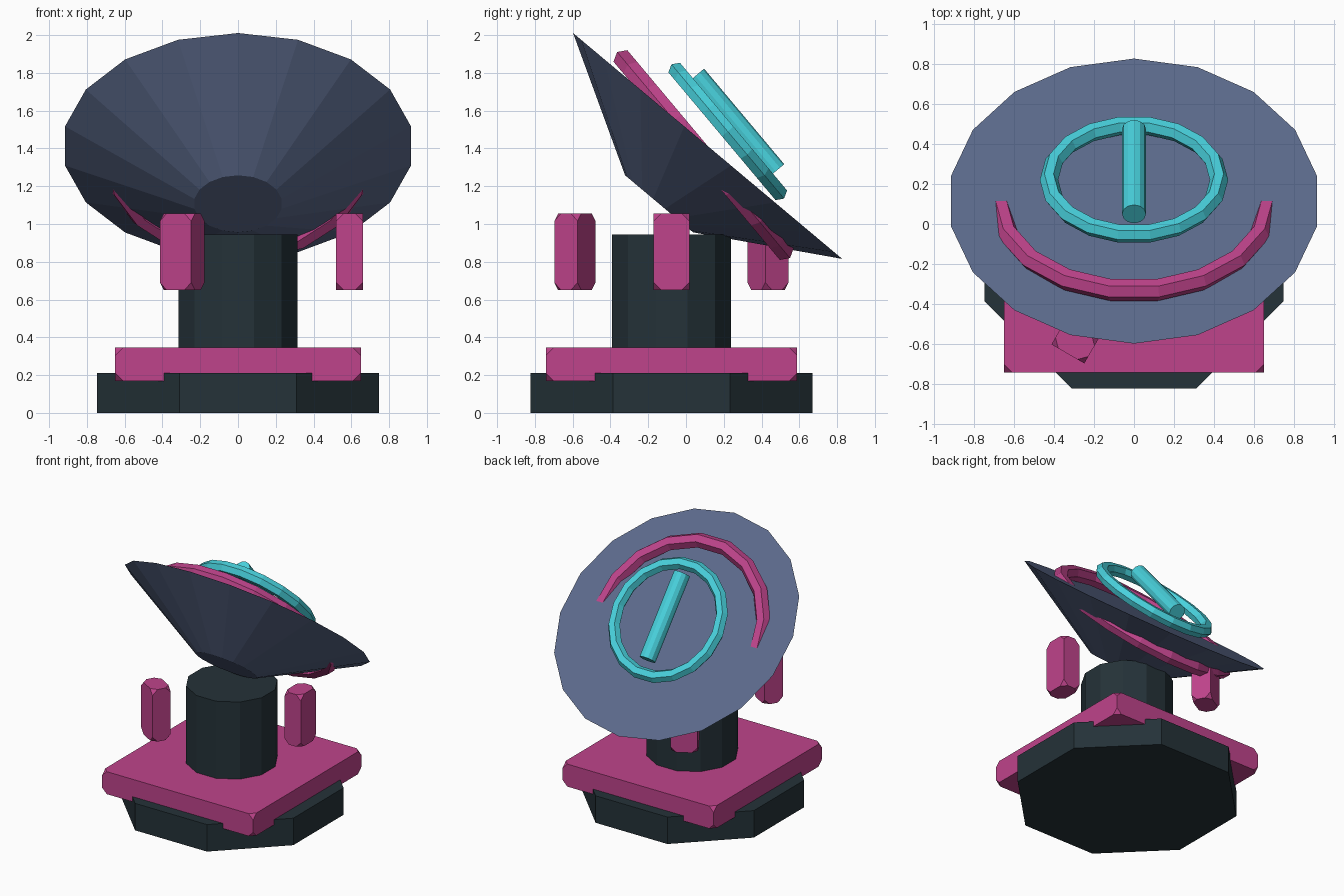
import bpy
import bmesh
from math import radians, pi, cos, sin
from mathutils import Matrix, Vector

cube = bpy.data.objects.get("Cube")
if cube:
    bpy.data.objects.remove(cube, do_unlink=True)


def material(name, rgb):
    mat = bpy.data.materials.new(name)
    mat.use_nodes = True
    color = (*rgb, 1)
    mat.diffuse_color = color
    for node in mat.node_tree.nodes:
        if node.type == 'BSDF_PRINCIPLED':
            node.inputs["Base Color"].default_value = color
    return mat


dark = material("dark_slate", (0.018, 0.032, 0.04))
magenta = material("magenta", (0.52, 0.057, 0.26))
blue = material("slate_blue", (0.105, 0.142, 0.255))
teal = material("teal", (0.065, 0.64, 0.72))
AXIS_Y = -0.077


def finish(name, bm, mat, location, rotation=(0, 0, 0)):
    bmesh.ops.recalc_face_normals(bm, faces=bm.faces)
    mesh = bpy.data.meshes.new(name)
    bm.to_mesh(mesh)
    bm.free()
    mesh.materials.append(mat)
    obj = bpy.data.objects.new(name, mesh)
    obj.location = location
    obj.rotation_euler = rotation
    bpy.context.collection.objects.link(obj)
    return obj


def prism(name, sides, r_low, r_high, depth, mat, location, rotation=(0, 0, 0), turn=0):
    """Cone or cylinder along local z, centred on its location."""
    bm = bmesh.new()
    bmesh.ops.create_cone(bm, cap_ends=True, segments=sides, radius1=r_low,
                          radius2=r_high, depth=depth,
                          matrix=Matrix.Rotation(turn, 4, 'Z'))
    return finish(name, bm, mat, location, rotation)


def clipped_box(name, size, clip, mat, location, turn=0):
    """Box with its eight corners cut off."""
    bm = bmesh.new()
    bmesh.ops.create_cube(bm, size=1, matrix=Matrix.Diagonal((*size, 1)))
    bmesh.ops.bevel(bm, geom=bm.verts[:], offset=clip, segments=1, affect='VERTICES')
    return finish(name, bm, mat, location, (0, 0, turn))


def ring(name, major, minor, mat, location, rotation, around=18, sides=6):
    """Low-poly torus in the local xy plane."""
    bm = bmesh.new()
    loops = []
    for i in range(around):
        a = 2 * pi * i / around
        loop = []
        for j in range(sides):
            b = 2 * pi * j / sides
            r = major + minor * cos(b)
            loop.append(bm.verts.new((r * cos(a), r * sin(a), minor * sin(b))))
        loops.append(loop)
    for i in range(around):
        here, after = loops[i], loops[(i + 1) % around]
        for j in range(sides):
            k = (j + 1) % sides
            bm.faces.new((here[j], after[j], after[k], here[k]))
    return finish(name, bm, mat, location, rotation)


# Octagonal foot, square deck and column
prism("base_foot", 8, 0.808, 0.808, 0.21, dark, (0, AXIS_Y, 0.105), turn=pi / 8)
clipped_box("base_deck", (1.3, 1.33, 0.175), 0.04, magenta, (0, AXIS_Y, 0.2575))
prism("column", 12, 0.326, 0.326, 0.645, dark, (0, AXIS_Y, 0.6225), turn=pi / 12)

# Three posts spaced evenly around the column
for i in range(3):
    a = 2 * pi * i / 3
    clipped_box(f"post_{i + 1}", (0.142, 0.19, 0.405), 0.04, magenta,
                (0.59 * cos(a), AXIS_Y + 0.59 * sin(a), 0.853), a)

# Tilted dish, closed across its face
tilt = (radians(-40), 0, 0)
prism("dish", 18, 0.235, 0.93, 0.4, blue, (0, -0.014, 1.26), tilt)

# Steeper rings: the outer one passes through the dish
steep = (radians(-50), 0, 0)
ring("outer_ring", 0.668, 0.055, magenta, (0, 0.093, 1.365), steep)
ring("inner_ring", 0.425, 0.046, teal, (0, 0.221, 1.49), steep)

# Rod lying across the inner ring
rod = (radians(-50 + 90), 0, 0)
prism("receiver_rod", 12, 0.06, 0.06, 0.66, teal, (0, 0.262, 1.531), rod)
